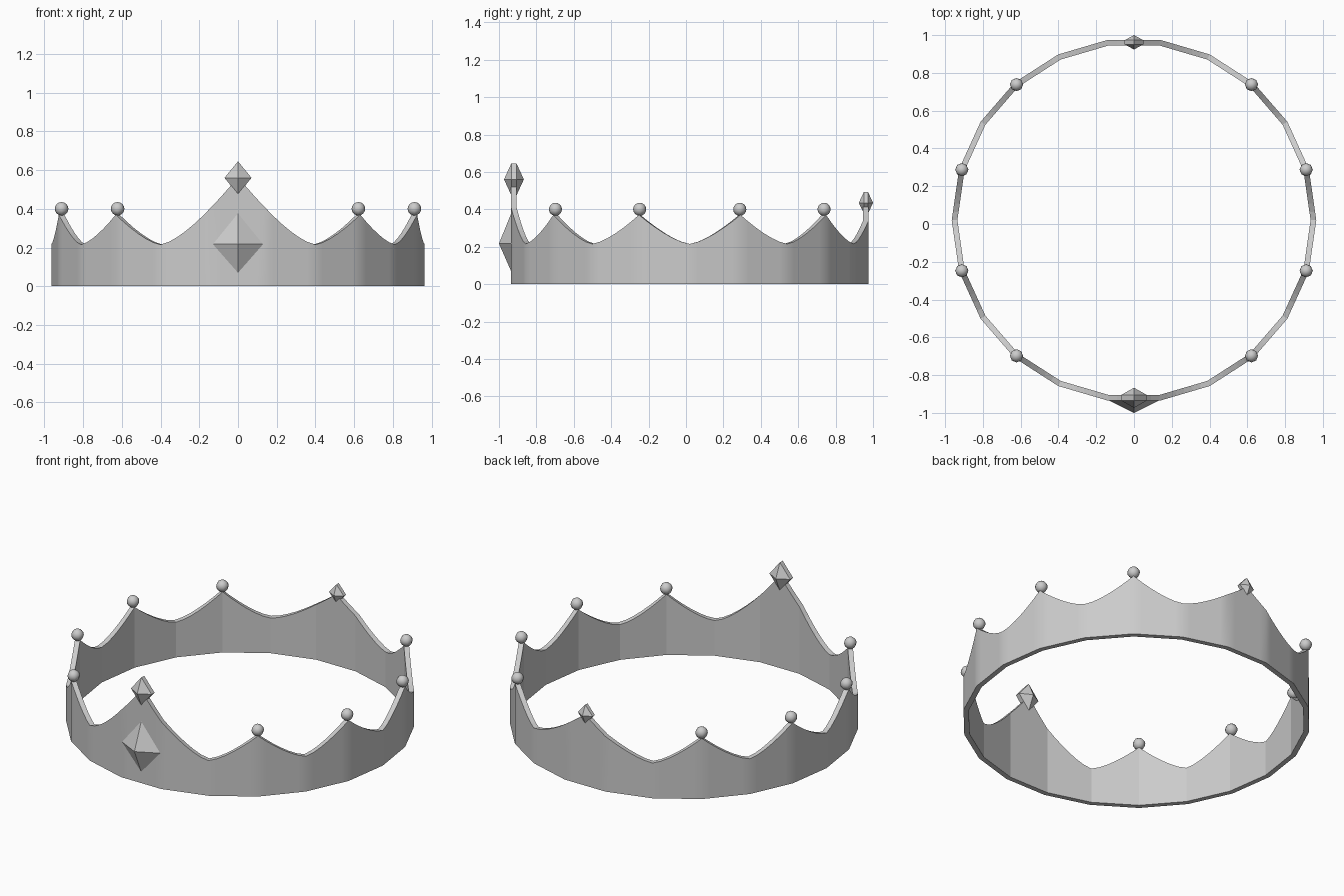
import bpy, bmesh
from math import pi, cos, sin

if "Cube" in bpy.data.objects:
    bpy.data.objects.remove(bpy.data.objects["Cube"])

SIDES, SUB = 22, 6          # flat sides of the ring, columns per side
R_OUT, R_IN, CY = 0.965, 0.935, 0.02
VALLEY = 0.215

# (valley, peak, valley, peak height) in units of ring sides
SPANS = [(0, 1, 2, 0.37), (2, 3, 4, 0.37), (4, 5.5, 7, 0.435), (7, 8, 9, 0.37),
         (9, 10, 11, 0.37), (11, 12, 13, 0.37), (13, 14, 15, 0.37),
         (15, 16.5, 18, 0.565), (18, 19, 20, 0.37), (20, 21, 22, 0.37)]


def make_object(name, bm):
    bmesh.ops.recalc_face_normals(bm, faces=bm.faces)
    mesh = bpy.data.meshes.new(name)
    bm.to_mesh(mesh)
    bm.free()
    ob = bpy.data.objects.new(name, mesh)
    bpy.context.collection.objects.link(ob)
    return ob


def ring_point(s, r):
    """Point on the many-sided ring, s measured in sides."""
    i, f = int(s), s - int(s)
    a, b = 2 * pi * i / SIDES, 2 * pi * (i + 1) / SIDES
    return (r * (cos(a) * (1 - f) + cos(b) * f),
            CY + r * (sin(a) * (1 - f) + sin(b) * f))


def rim_height(s):
    for v0, p, v1, top in SPANS:
        if v0 <= s <= v1:
            t = 1 - abs(s - p) / (p - v0)
            return VALLEY + (top - VALLEY) * t ** 1.45


# Band with scalloped upper rim
bm = bmesh.new()
cols = []
for k in range(SIDES * SUB):
    s = k / SUB
    h = rim_height(s)
    xo, yo = ring_point(s, R_OUT)
    xi, yi = ring_point(s, R_IN)
    cols.append([bm.verts.new(p) for p in
                 ((xo, yo, 0), (xo, yo, h), (xi, yi, h), (xi, yi, 0))])
for k, a in enumerate(cols):
    b = cols[(k + 1) % len(cols)]
    for j in range(4):
        f = bm.faces.new((a[j], b[j], b[(j + 1) % 4], a[(j + 1) % 4]))
        f.material_index = j
band = make_object("crown_band", bm)
bpy.context.view_layer.objects.active = band
band.select_set(True)
bpy.ops.object.shade_smooth_by_angle(angle=pi / 6)
for p in band.data.polygons:      # outside is smooth, the rest is faceted
    p.use_smooth = p.material_index == 0
    p.material_index = 0

# Balls on the small points
for n, (v0, p, v1, top) in enumerate(SPANS):
    if top > 0.4:
        continue
    x, y = ring_point(p, (R_OUT + R_IN) / 2)
    bm = bmesh.new()
    bmesh.ops.create_uvsphere(bm, u_segments=8, v_segments=8, radius=0.035)
    bmesh.ops.translate(bm, verts=bm.verts, vec=(x, y, 0.4))
    for f in bm.faces:
        f.smooth = True
    make_object(f"point_ball_{n}", bm)


def gem(name, y, z, w, up, down, rim, front, back):
    """Diamond outline with a thin girdle and an apex at front and back."""
    bm = bmesh.new()
    outline = [(w, 0), (0, up), (-w, 0), (0, -down)]
    f_ring = [bm.verts.new((u, y - rim, z + v)) for u, v in outline]
    b_ring = [bm.verts.new((u, y + rim, z + v)) for u, v in outline]
    f_tip = bm.verts.new((0, y - front, z))
    b_tip = bm.verts.new((0, y + back, z))
    for i in range(4):
        j = (i + 1) % 4
        bm.faces.new((f_ring[i], f_ring[j], f_tip))
        bm.faces.new((b_ring[j], b_ring[i], b_tip))
        bm.faces.new((f_ring[j], f_ring[i], b_ring[i], b_ring[j]))
    make_object(name, bm)


# Gems: on the front point, on the back point, and on the front face
gem("front_point_gem", -0.92, 0.56, 0.07, 0.085, 0.085, 0.014, 0.053, 0.053)
gem("back_point_gem", 0.962, 0.435, 0.05, 0.058, 0.058, 0.011, 0.038, 0.038)
gem("front_face_gem", -0.925, 0.217, 0.13, 0.16, 0.148, 0.01, 0.075, 0.012)
